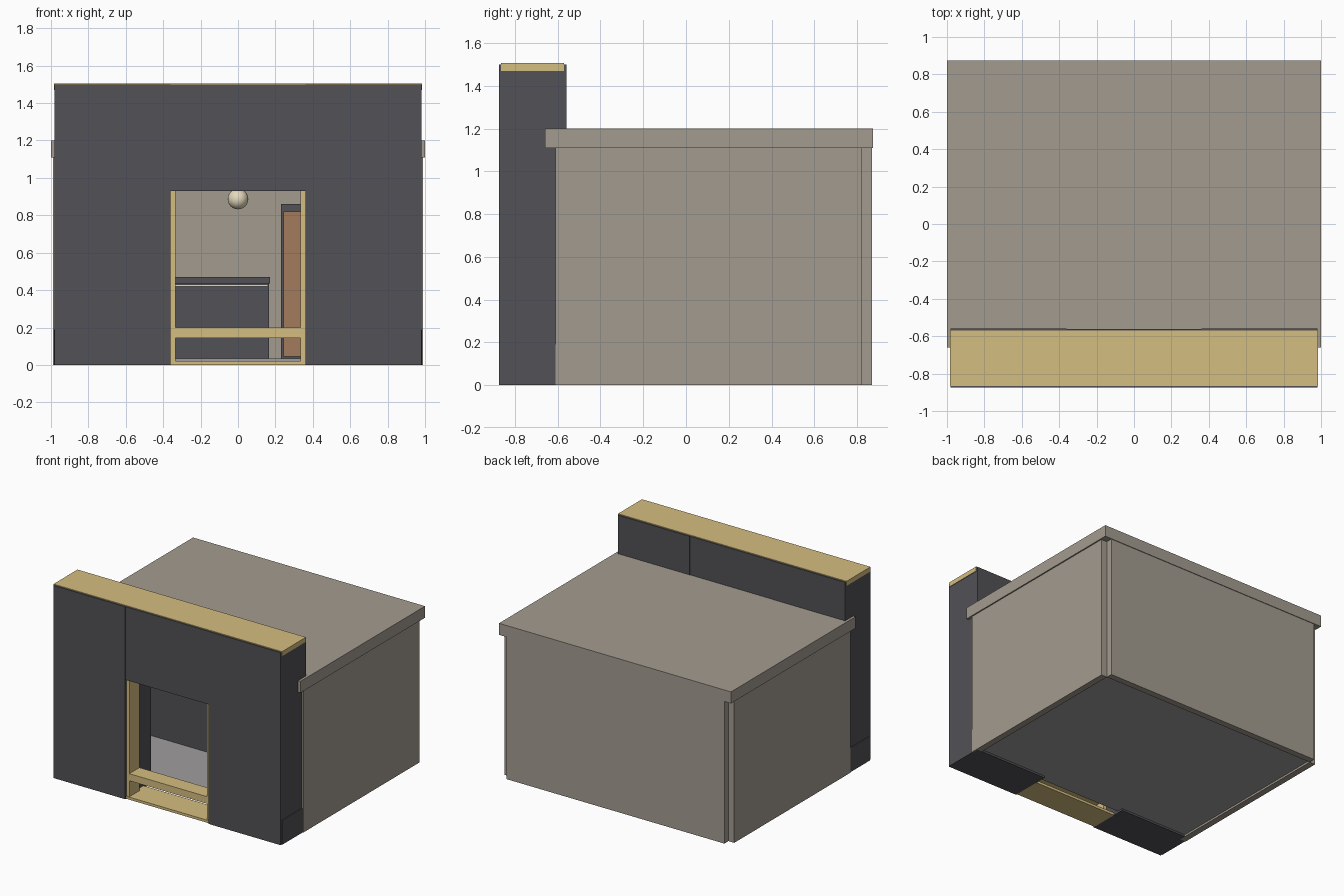
import bpy

if "Cube" in bpy.data.objects:
    bpy.data.objects.remove(bpy.data.objects["Cube"])

def material(name, rgb):
    m = bpy.data.materials.new(name)
    m.diffuse_color = (*rgb, 1)
    m.use_nodes = True
    m.node_tree.nodes["Principled BSDF"].inputs["Base Color"].default_value = m.diffuse_color
    return m

plaster = material("taupe_plaster", (0.37, 0.33, 0.28))
dark = material("charcoal", (0.085, 0.085, 0.095))
gold = material("pale_gold", (0.66, 0.51, 0.22))
grey = material("floor_grey", (0.35, 0.34, 0.34))
wood = material("brown_wood", (0.36, 0.2, 0.11))
cream = material("cream", (0.78, 0.7, 0.5))

def finish(ob, name, mat):
    ob.name = name
    ob.data.materials.append(mat)
    return ob

def box(name, x, y, z, mat):
    """Box given by its (min, max) range on each axis."""
    bpy.ops.mesh.primitive_cube_add(size=1, location=[sum(r) / 2 for r in (x, y, z)])
    ob = bpy.context.object
    ob.scale = [r[1] - r[0] for r in (x, y, z)]
    bpy.ops.object.transform_apply(location=False, rotation=False)
    return finish(ob, name, mat)

def pair(name, x, y, z, mat):
    box(name + "_right", x, y, z, mat)
    box(name + "_left", (-x[1], -x[0]), y, z, mat)

# Shell: side walls stop short of the back wall, leaving notched corners
pair("side_wall", (0.94, 0.99), (-0.61, 0.82), (0, 1.11), plaster)
box("back_wall", (-0.94, 0.94), (0.82, 0.87), (0, 1.11), plaster)
box("roof_slab", (-1, 1), (-0.66, 0.875), (1.11, 1.2), plaster)
box("floor", (-0.94, 0.94), (-0.61, 0.82), (0.015, 0.035), grey)

# Front facade
pair("front_pier", (0.36, 0.98), (-0.875, -0.56), (0, 1.5), dark)
pair("pier_plinth", (0.37, 0.985), (-0.86, -0.61), (0, 0.19), dark)
box("lintel", (-0.36, 0.36), (-0.873, -0.562), (0.93, 1.5), dark)
box("parapet_cap", (-0.985, 0.985), (-0.865, -0.57), (1.47, 1.506), gold)

# Gilded opening frame
pair("opening_jamb", (0.335, 0.36), (-0.86, -0.735), (0, 0.93), gold)
box("opening_sill", (-0.36, 0.36), (-0.86, -0.735), (0.145, 0.2), gold)
box("threshold", (-0.36, 0.36), (-0.865, -0.65), (0, 0.02), gold)

# Counter inside
box("counter_body", (-0.9, 0.165), (0.04, 0.34), (0.035, 0.44), dark)
box("counter_top", (-0.91, 0.17), (0.02, 0.36), (0.435, 0.47), dark)
box("counter_stripe", (-0.89, 0.16), (0.03, 0.045), (0.42, 0.431), cream)

# Back door with frame
box("door_frame", (0.23, 0.68), (0.78, 0.82), (0.035, 0.86), dark)
box("door_panel", (0.243, 0.667), (0.765, 0.785), (0.045, 0.82), wood)

# Hanging lamp
bpy.ops.mesh.primitive_uv_sphere_add(segments=24, ring_count=12, radius=0.055, location=(0, -0.1, 0.887))
finish(bpy.context.object, "lamp_globe", cream)
bpy.ops.object.shade_smooth_by_angle()
bpy.ops.mesh.primitive_cylinder_add(vertices=12, radius=0.01, depth=0.18, location=(0, -0.1, 1.02))
finish(bpy.context.object, "lamp_rod", dark)
bpy.ops.object.shade_smooth_by_angle()
